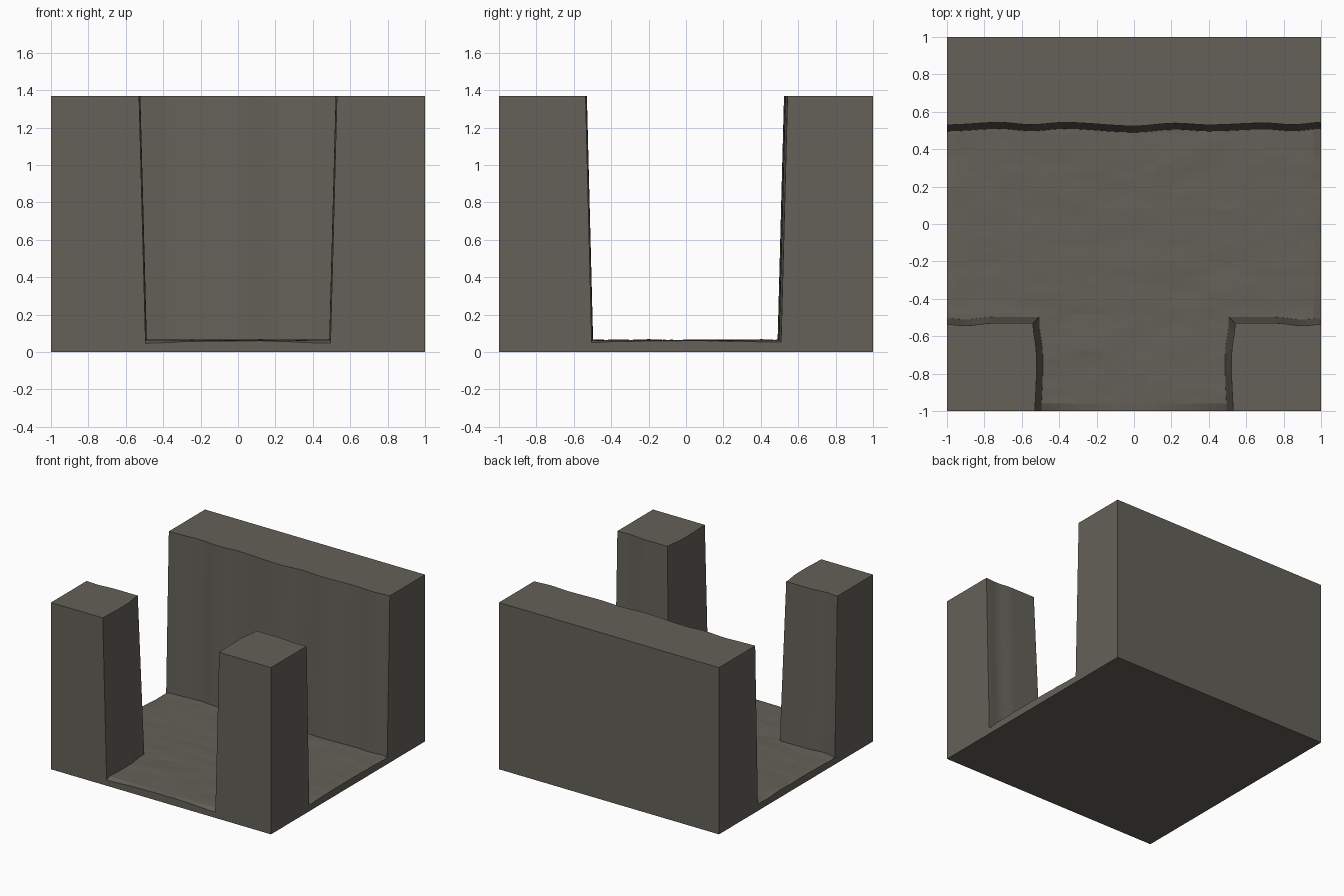
import bpy, bmesh, math
from mathutils import Vector, noise

if "Cube" in bpy.data.objects:
    bpy.data.objects.remove(bpy.data.objects["Cube"])

HEIGHT = 1.37
STEP = 0.04
stone = bpy.data.materials.new("grey_brown_stone")
stone.diffuse_color = (0.127, 0.119, 0.098, 1)
stone.use_nodes = True
stone.node_tree.nodes["Principled BSDF"].inputs["Base Color"].default_value = stone.diffuse_color


def finish(name, bm):
    bmesh.ops.recalc_face_normals(bm, faces=bm.faces)
    mesh = bpy.data.meshes.new(name)
    bm.to_mesh(mesh)
    bm.free()
    mesh.materials.append(stone)
    obj = bpy.data.objects.new(name, mesh)
    bpy.context.collection.objects.link(obj)
    return obj


def smooth_wave(keys, n):
    """Eased points through (position, offset) keys."""
    pts = []
    for (a, va), (b, vb) in zip(keys, keys[1:]):
        for i in range(n):
            t = i / n
            e = (1 - math.cos(math.pi * t)) / 2
            pts.append((a + (b - a) * t, va + (vb - va) * e))
    return pts + [keys[-1]]


def loft(name, low, high):
    """Closed solid between a ground outline and a top outline."""
    bm = bmesh.new()
    lo = [bm.verts.new((x, y, 0)) for x, y in low]
    hi = [bm.verts.new((x, y, HEIGHT)) for x, y in high]
    n = len(lo)
    for i in range(n):
        j = (i + 1) % n
        bm.faces.new((lo[i], lo[j], hi[j], hi[i]))
    bm.faces.new(lo[::-1])
    bm.faces.new(hi)
    return finish(name, bm)


# Back wall: rippled inner face leaning back
ripple = smooth_wave([(-1, .53), (-.72, .543), (-.55, .531), (-.37, .543), (0, .524),
                      (.22, .539), (.4, .53), (.7, .54), (.85, .531), (1, .543)], 5)
back = [(1, 1), (-1, 1)]
loft("back_wall", back + [(x, y - .036) for x, y in ripple], back + ripple)

# Front corner pillars: two rippled, leaning inner faces each
inner = smooth_wave([(-1, .529), (-.8, .522), (-.7, .522), (-.53, .54)], 5)
rear = smooth_wave([(.54, -.53), (.75, -.53), (.9, -.543), (1, -.537)], 5)
for side, name in ((-1, "left_pillar"), (1, "right_pillar")):
    top = [(1, -1)] + [(x, y) for y, x in inner] + rear[1:]
    low = [(1, -1)] + [(x - .036, y) for y, x in inner[:-1]] + [(.503, -.495)]
    low += [(x, y + .034) for x, y in rear[1:]]
    loft(name, [(side * x, y) for x, y in low], [(side * x, y) for x, y in top])


# Floor: uneven T-shaped slab, worn down at its open ends
def floor_height(x, y):
    z = .064 + .005 * noise.noise(Vector((x * 4, y * 7, 3)))
    z += .002 * noise.noise(Vector((x * 13, y * 20, 8)))
    if y < -.97:
        z -= .004 + .014 * min(1, abs(x) / .5) ** 2
    if abs(x) > .97:
        z -= .003 + .01 * min(1, abs(y) / .5) ** 2
    return z


bm = bmesh.new()
grid = {}


def point(i, j):
    if (i, j) not in grid:
        x, y = i * STEP, j * STEP
        grid[i, j] = bm.verts.new((x, y, floor_height(x, y)))
    return grid[i, j]


for i in range(-25, 25):
    for j in range(-25, 13):
        if j >= -13 or -13 <= i < 13:
            bm.faces.new((point(i, j), point(i + 1, j), point(i + 1, j + 1), point(i, j + 1)))
rim = [e for e in bm.edges if e.is_boundary]
skirt = bmesh.ops.extrude_edge_only(bm, edges=rim)["geom"]
for v in skirt:
    if isinstance(v, bmesh.types.BMVert):
        v.co.z = 0
bmesh.ops.contextual_create(bm, geom=[e for e in skirt if isinstance(e, bmesh.types.BMEdge)
                                      and e.is_boundary])
finish("stone_floor", bm)
